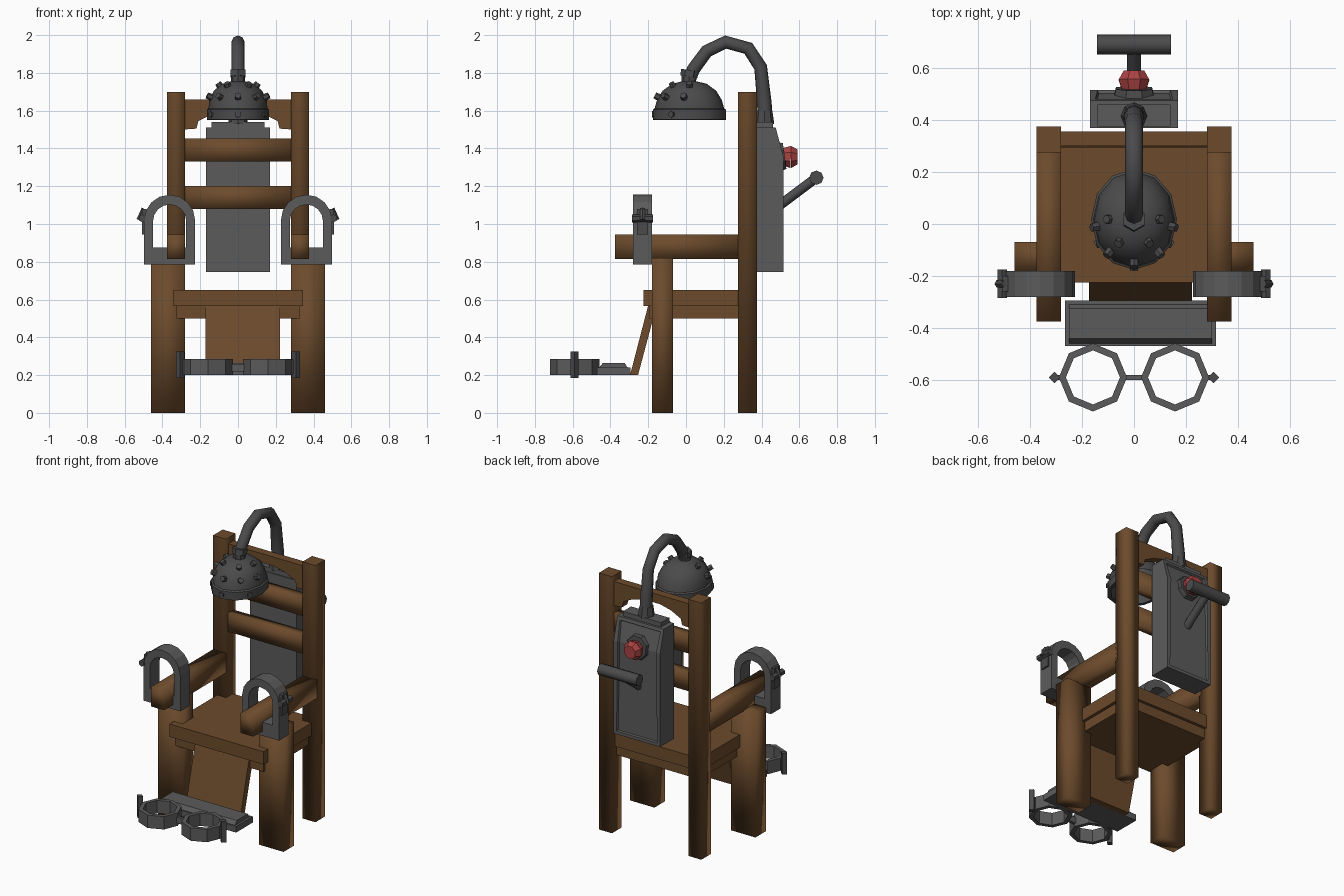
import bpy, bmesh, math
from mathutils import Vector, Matrix

if "Cube" in bpy.data.objects:
    bpy.data.objects.remove(bpy.data.objects["Cube"])


def material(name, rgb):
    m = bpy.data.materials.new(name)
    m.diffuse_color = (*rgb, 1)
    m.use_nodes = True
    m.node_tree.nodes["Principled BSDF"].inputs["Base Color"].default_value = m.diffuse_color
    return m


WOOD = material("brown wood", (0.150, 0.070, 0.025))
METAL = material("grey metal", (0.105, 0.105, 0.105))
DARK = material("dark metal", (0.070, 0.070, 0.073))
RED = material("red knob", (0.40, 0.055, 0.055))


def finish(name, bm, mat, smooth=False, angle=None):
    bmesh.ops.recalc_face_normals(bm, faces=bm.faces)
    me = bpy.data.meshes.new(name)
    for f in bm.faces:
        f.smooth = smooth
    bm.to_mesh(me)
    bm.free()
    me.materials.append(mat)
    ob = bpy.data.objects.new(name, me)
    bpy.context.collection.objects.link(ob)
    if angle:
        bpy.context.view_layer.objects.active = ob
        ob.select_set(True)
        bpy.ops.object.shade_smooth_by_angle(angle=math.radians(angle))
        ob.select_set(False)
    return ob


def box(name, x, y, z, mat, smooth=False, sharp_top=False):
    bm = bmesh.new()
    bmesh.ops.create_cube(bm, size=1)
    for v in bm.verts:
        v.co = [r[0] + (c + .5) * (r[1] - r[0]) for c, r in zip(v.co, (x, y, z))]
    if sharp_top:
        for e in bm.edges:
            if all(v.co.z > z[1] - 1e-4 for v in e.verts):
                e.smooth = False
    return finish(name, bm, mat, smooth)


def rod(name, a, b, r1, r2, sides, mat, angle=None, spin=0):
    a, b = Vector(a), Vector(b)
    bm = bmesh.new()
    q = (b - a).to_track_quat('Z', 'Y').to_matrix().to_4x4()
    bmesh.ops.create_cone(bm, cap_ends=True, segments=sides, radius1=r1, radius2=r2,
                          depth=(b - a).length,
                          matrix=Matrix.Translation((a + b) / 2) @ q @ Matrix.Rotation(spin, 4, 'Z'))
    return finish(name, bm, mat, angle=angle)


def prism(name, pts, d0, d1, place, mat):
    """Extrude a flat outline between two depths."""
    bm = bmesh.new()
    a = [bm.verts.new(place(u, v, d0)) for u, v in pts]
    b = [bm.verts.new(place(u, v, d1)) for u, v in pts]
    bm.faces.new(a)
    bm.faces.new(b)
    for i in range(len(pts)):
        j = (i + 1) % len(pts)
        bm.faces.new((a[i], a[j], b[j], b[i]))
    return finish(name, bm, mat)


def band(name, outer, inner, d0, d1, place, mat):
    """Solid frame between two matching outlines."""
    bm = bmesh.new()
    loops = [[bm.verts.new(place(u, v, d)) for u, v in pts]
             for pts, d in ((outer, d0), (outer, d1), (inner, d1), (inner, d0))]
    n = len(outer)
    for k in range(4):
        p, q = loops[k], loops[(k + 1) % 4]
        for i in range(n):
            j = (i + 1) % n
            bm.faces.new((p[i], p[j], q[j], q[i]))
    return finish(name, bm, mat)


def arc(r, a0, a1, n, cv=0):
    return [(r * math.cos(math.radians(a0 + (a1 - a0) * i / n)),
             cv + r * math.sin(math.radians(a0 + (a1 - a0) * i / n))) for i in range(n + 1)]


# legs, arms, arm cuffs and ankle rings, mirrored left and right
for side, s in (("left", -1), ("right", 1)):
    def span(a, b):
        return tuple(sorted((s * a, s * b)))
    box(side + " back_post", span(.28, .375), (.275, .375), (0, 1.70), WOOD, True, True)
    box(side + " front_leg", span(.28, .46), (-.18, -.07), (0, .82), WOOD, True)
    box(side + " armrest", span(.28, .375), (-.375, .29), (.815, .945), WOOD, True)

    outer = [(.135, .785)] + arc(.135, 0, 180, 8, 1.02) + [(-.135, .785)]
    inner = [(.088, .875)] + arc(.088, 0, 180, 8, 1.015) + [(-.088, .875)]
    band(side + " arm_cuff", outer, inner, -.28, -.18,
         lambda u, v, d: (s * .362 + u, d, v), METAL)
    box(side + " cuff_hinge", span(.485, .508), (-.26, -.20), (.945, 1.08), DARK)
    rod(side + " cuff_pin", (s * .507, -.285, 1.03), (s * .507, -.175, 1.03), .021, .021, 6, DARK)
    rod(side + " cuff_latch", (s * .495, -.23, 1.08), (s * .522, -.23, 1.02), .016, .016, 6, DARK)

    band(side + " ankle_ring", arc(.131, 0, 315, 7), arc(.104, 0, 315, 7), .2, .285,
         lambda u, v, d: (s * .158 + u, v - .59, d), METAL)
    rod(side + " ankle_pin", (s * .306, -.59, .185), (s * .306, -.59, .325), .022, .022, 4, DARK)
    box(side + " ankle_hinge", span(.28, .30), (-.60, -.58), (.205, .28), DARK)

# seat
box("seat", (-.345, .345), (-.225, .345), (.565, .65), WOOD)
box("seat_underside", (-.325, .325), (-.195, .325), (.50, .565), WOOD)

# back slats and arched top rail
for i, z in enumerate((1.08, 1.33)):
    box("back_slat %d" % i, (-.285, .285), (.295, .355), (z, z + .122), WOOD, True)
half = [(.29, 1.50), (.22, 1.505), (.21, 1.545), (.14, 1.58), (.06, 1.60)]
prism("top_rail", [(-.29, 1.66), (.29, 1.66)] + half + [(-u, v) for u, v in half[::-1]],
      .30, .355, lambda u, v, d: (u, d, v), WOOD)

# leg panel and foot plate
prism("leg_panel", [(-.296, .2), (-.254, .2), (-.155, .57), (-.20, .57)], -.173, .223,
      lambda u, v, d: (d, u, v), WOOD)
box("foot_plate", (-.265, .315), (-.47, -.295), (.20, .24), METAL)
prism("foot_plate_top", [(-.46, .24), (-.31, .24), (-.325, .265), (-.44, .265)], -.25, .30,
      lambda u, v, d: (d, u, v), METAL)
box("ring_bracket", (-.05, .05), (-.60, -.58), (.22, .26), METAL)

# power box with a recessed back panel
case = prism("power_box", [(.37, .745), (.515, .745), (.515, 1.36), (.475, 1.51), (.37, 1.51)],
             -.17, .17, lambda u, v, d: (d, u, v), METAL)
bm = bmesh.new()
bm.from_mesh(case.data)
back = [f for f in bm.faces if f.normal.y > .9 or (f.normal.y > .5 and f.normal.z > .1)]
bmesh.ops.inset_region(bm, faces=back, thickness=.03, depth=0)
bmesh.ops.inset_region(bm, faces=back, thickness=.006, depth=-.012)
bm.to_mesh(case.data)
bm.free()
box("box_cap", (-.14, .14), (.375, .46), (1.505, 1.54), METAL)
rod("cable_socket", (0, .415, 1.53), (0, .415, 1.60), .052, .042, 8, DARK, 40)

# red knob on an octagonal plate
rod("knob_plate", (0, .485, 1.355), (0, .522, 1.36), .085, .075, 8, DARK, spin=math.pi / 8)
rod("red_knob_base", (0, .515, 1.357), (0, .555, 1.355), .05, .064, 8, RED, spin=math.pi / 8)
rod("red_knob_tip", (0, .555, 1.355), (0, .59, 1.355), .064, .043, 8, RED, spin=math.pi / 8)

# lever
rod("lever_arm", (0, .49, 1.095), (0, .69, 1.245), .026, .026, 8, DARK, 50)
rod("lever_handle", (-.142, .69, 1.245), (.142, .69, 1.245), .038, .038, 8, DARK, 50)

# cable arching from the box to the helmet
curve = bpy.data.curves.new("cable", 'CURVE')
curve.dimensions = '3D'
curve.bevel_depth = .035
curve.bevel_resolution = 2
curve.use_fill_caps = True
path = [(.42, 1.53, 1.15), (.415, 1.64, 1.1), (.395, 1.83, 1), (.33, 1.93, 1), (.21, 1.963, 1),
        (.11, 1.915, 1), (.04, 1.82, 1), (.015, 1.76, 1)]
sp = curve.splines.new('POLY')
sp.points.add(len(path) - 1)
for p, (y, z, r) in zip(sp.points, path):
    p.co = (0, y, z, 1)
    p.radius = r
cable = bpy.data.objects.new("cable", curve)
curve.materials.append(DARK)
bpy.context.collection.objects.link(cable)

# hollow helmet: rings of (radius x, radius y, height)
CY = .018
rings = [(.155, .185, 1.55), (.165, .194, 1.552), (.165, .194, 1.605), (.156, .184, 1.612),
         (.152, .172, 1.655), (.128, .142, 1.705), (.085, .092, 1.742), (.03, .03, 1.757)]
inside = [(.142, .168, 1.55), (.14, .165, 1.62), (.11, .125, 1.69), (.03, .03, 1.735)]
bm = bmesh.new()
N = 12
loops = [[bm.verts.new((rx * math.sin(math.tau * i / N), CY + ry * math.cos(math.tau * i / N), z))
          for i in range(N)] for rx, ry, z in inside[::-1] + rings]
for p, q in zip(loops, loops[1:]):
    for i in range(N):
        j = (i + 1) % N
        bm.faces.new((p[i], p[j], q[j], q[i]))
bm.faces.new(loops[0])
bm.faces.new(loops[-1])
finish("helmet", bm, DARK, angle=35)
rod("helmet_collar", (0, .015, 1.75), (0, .015, 1.785), .038, .038, 8, DARK)
rod("helmet_nut", (0, .015, 1.78), (0, .02, 1.815), .046, .046, 6, DARK)

# helmet bolts: (angle from front, radius x, radius y, height, tilt)
spots = [(a, .148, .165, 1.672, .5) for a in (-80, -40, 0, 40, 80)]
spots += [(a, .095, .105, 1.73, 1.4) for a in (-90, -35, 35, 90)]
spots += [(a, .163, .190, 1.58, 0) for a in (-60, 0, 60)]
for i, (a, rx, ry, z, tilt) in enumerate(spots):
    t = math.radians(a)
    p = Vector((rx * math.sin(t), CY - ry * math.cos(t), z))
    n = Vector((math.sin(t), -math.cos(t), tilt)).normalized()
    rod("helmet_bolt %d" % i, p - n * .02, p + n * (.02 if tilt else .008), .02, .017, 6, DARK)
